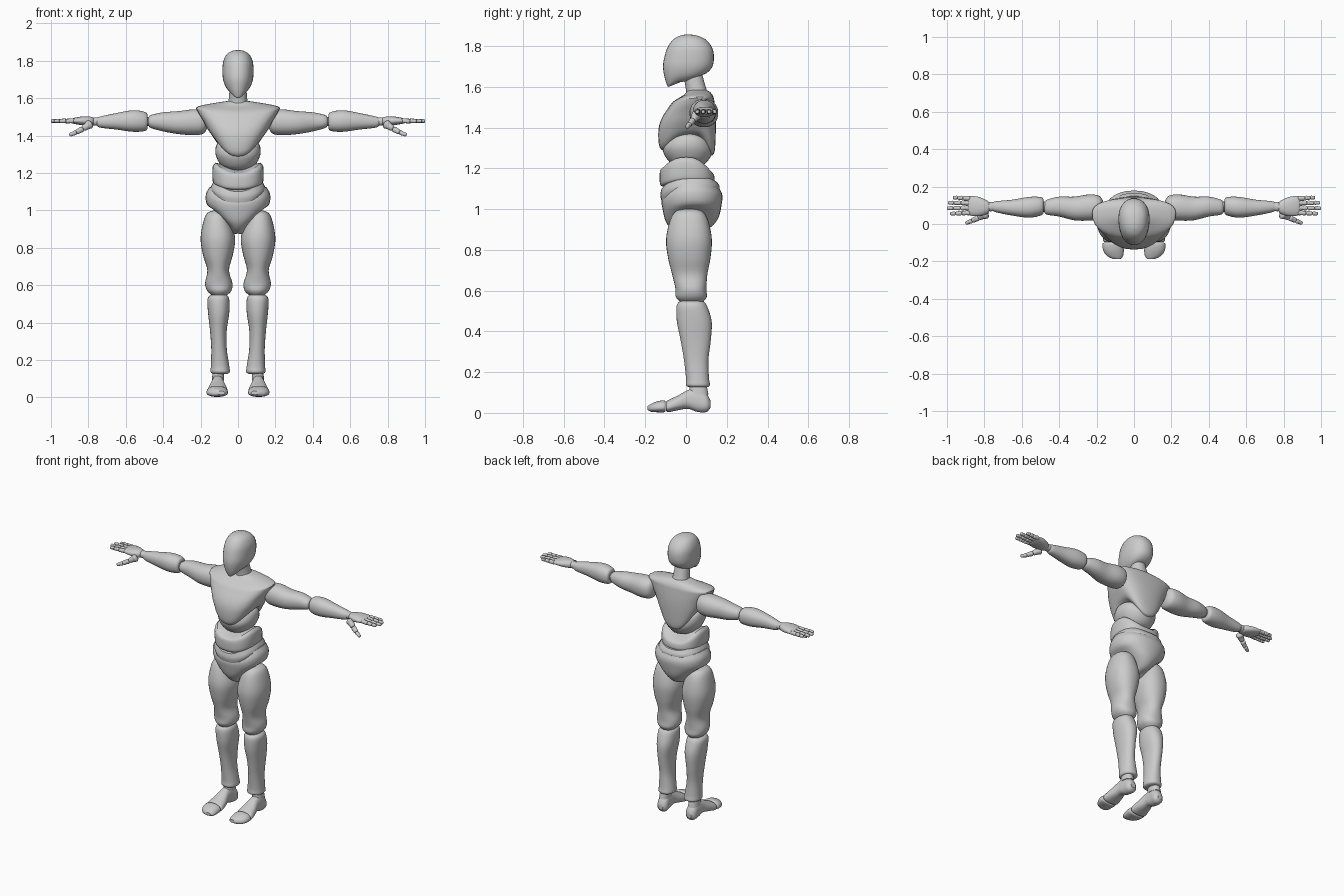
import bpy, bmesh, math
from mathutils import Vector

N = 32     # points around each section
STEPS = 4  # smoothing steps between sections


def spline(rows):
    """Catmull-Rom interpolation through section rows."""
    out = []
    for i in range(len(rows) - 1):
        p0, p1 = rows[max(i - 1, 0)], rows[i]
        p2, p3 = rows[i + 1], rows[min(i + 2, len(rows) - 1)]
        for k in range(STEPS):
            t = k / STEPS
            out.append([0.5 * (2 * b + (c - a) * t + (2 * a - 5 * b + 4 * c - d) * t * t
                               + (3 * b - a - 3 * c + d) * t ** 3)
                        for a, b, c, d in zip(p0, p1, p2, p3)])
    out.append(list(rows[-1]))
    return out


def loft(name, rows, mid=0.5, power=2.2, place=None, mirror=False):
    """Skin sections (x0, x1, y0, y1, z front, z side, z back)."""
    bm = bmesh.new()
    loops = []
    for x0, x1, y0, y1, zf, zs, zb in spline(rows):
        ym = y0 + (y1 - y0) * mid
        loop = []
        for i in range(N):
            a = 2 * math.pi * i / N
            c, s = math.cos(a), math.sin(a)
            cx = math.copysign(abs(c) ** (2 / power), c)
            sy = math.copysign(abs(s) ** (2 / power), s)
            v = Vector(((x0 + x1) / 2 + cx * (x1 - x0) / 2,
                        ym + sy * ((y1 - ym) if s > 0 else (ym - y0)),
                        zs + ((zb if s > 0 else zf) - zs) * s * s))
            loop.append(bm.verts.new(place(v) if place else v))
        loops.append(loop)
    for a, b in zip(loops, loops[1:]):
        for i in range(N):
            j = (i + 1) % N
            bm.faces.new((a[i], a[j], b[j], b[i]))
    for loop in (loops[0], loops[-1]):
        centre = bm.verts.new(sum((v.co for v in loop), Vector()) / N)
        for i in range(N):
            bm.faces.new((loop[i], loop[(i + 1) % N], centre))
    bmesh.ops.recalc_face_normals(bm, faces=bm.faces)
    me = bpy.data.meshes.new(name)
    bm.to_mesh(me)
    bm.free()
    me.shade_smooth()
    me.set_sharp_from_angle(angle=math.radians(35))
    ob = bpy.data.objects.new(name, me)
    bpy.context.collection.objects.link(ob)
    if mirror:
        ob.modifiers.new("mirror", 'MIRROR').use_mirror_merge = False
    return ob


def body(name, rows, **kw):
    """Symmetric part: (half width, y front, y back, z front, z side, z back)."""
    loft(name, [(-r[0], *r) for r in rows], **kw)


def limb(name, rows, place=None, **kw):
    """Mirrored part: (position along limb, u0, u1, v0, v1)."""
    loft(name, [(*r[1:], r[0], r[0], r[0]) for r in rows], place=place, mirror=True, **kw)


def bone(name, p, q, r0, r1):
    """Round-ended segment between two points."""
    p, q = Vector(p), Vector(q)
    length = (q - p).length
    rot = (q - p).to_track_quat('Z', 'Y')
    prof = [(0, r0 * .5), (r0 * .4, r0 * .95), (length * .5, (r0 + r1) * .46),
            (length - r1 * .4, r1 * .95), (length, r1 * .5)]
    limb(name, [(t, -r, r, -r, r) for t, r in prof], place=lambda v: p + rot @ v)


along_x = lambda v: Vector((v.z, v.x, v.y))   # arms: u = y, v = z
along_y = lambda v: Vector((v.x, v.z, v.y))   # feet: u = x, v = z

# Head and neck
body("head", [(.028, -.085, .03, 1.60, 1.625, 1.645), (.045, -.092, .055, 1.607, 1.635, 1.65),
              (.066, -.105, .10, 1.645, 1.66, 1.667), (.08, -.113, .13, 1.70, 1.70, 1.70),
              (.083, -.105, .137, 1.75, 1.75, 1.75), (.079, -.09, .127, 1.795, 1.795, 1.795),
              (.062, -.063, .097, 1.832, 1.832, 1.832), (.035, -.03, .057, 1.851, 1.851, 1.851),
              (.008, 0, .02, 1.857, 1.857, 1.857)], mid=.55)
body("neck", [(.056, 0, .115, 1.55, 1.56, 1.56), (.05, 0, .10, 1.585, 1.59, 1.59),
              (.045, -.012, .08, 1.65, 1.65, 1.66)])

# Torso plates
body("chest", [(.095, -.10, .12, 1.28, 1.37, 1.26), (.125, -.13, .14, 1.305, 1.385, 1.28),
               (.16, -.136, .146, 1.38, 1.43, 1.37), (.185, -.122, .146, 1.44, 1.475, 1.45),
               (.217, -.085, .14, 1.50, 1.53, 1.52), (.215, -.06, .135, 1.53, 1.555, 1.55),
               (.12, -.012, .12, 1.56, 1.575, 1.573), (.05, .01, .10, 1.585, 1.585, 1.585)],
     mid=.62, power=2.4)
body("upper_abdomen", [(.04, -.03, .04, 1.21, 1.22, 1.21), (.09, -.08, .09, 1.23, 1.24, 1.22),
                       (.12, -.115, .127, 1.29, 1.30, 1.27), (.115, -.10, .125, 1.34, 1.35, 1.32),
                       (.09, -.08, .10, 1.36, 1.37, 1.34)])
body("waist_band", [(.122, -.115, .128, 1.11, 1.14, 1.125), (.135, -.128, .14, 1.125, 1.155, 1.14),
                    (.136, -.128, .136, 1.185, 1.23, 1.17), (.12, -.115, .118, 1.20, 1.255, 1.185)],
     power=2.5)
body("lower_waist_band", [(.14, -.12, .16, 1.04, 1.09, 1.08), (.147, -.126, .165, 1.07, 1.12, 1.11),
                          (.125, -.12, .15, 1.10, 1.165, 1.135)], power=2.4)
body("pelvis", [(.03, -.03, .06, .875, .87, .89), (.06, -.07, .12, .90, .93, .91),
                (.12, -.10, .16, .94, .995, .96), (.165, -.115, .176, 1.0, 1.03, 1.03),
                (.172, -.12, .178, 1.035, 1.085, 1.07), (.152, -.113, .165, 1.055, 1.125, 1.10)])

# Legs
limb("thigh", [(1.0, .08, .13, -.02, .05), (.985, .06, .165, -.055, .085), (.94, .04, .185, -.08, .11),
               (.85, .015, .20, -.098, .127), (.76, .028, .187, -.088, .12), (.68, .048, .164, -.068, .105),
               (.61, .03, .176, -.052, .10), (.57, .036, .165, -.05, .102), (.545, .06, .14, -.03, .085)],
     mid=.55)
limb("knee_joint", [(.57, .06, .14, -.01, .07), (.53, .06, .14, -.01, .07)])
limb("shin", [(.548, .06, .145, -.03, .085), (.525, .047, .163, -.046, .103), (.45, .047, .16, -.045, .126),
              (.36, .06, .15, -.027, .122), (.26, .06, .143, -.01, .11), (.17, .047, .145, 0, .113),
              (.135, .044, .146, 0, .117), (.125, .06, .13, .02, .10)])
limb("ankle", [(.09, .075, .14, .015, .11), (.14, .075, .135, .02, .10)])
limb("foot", [(.12, .088, .123, .025, .06), (.10, .07, .14, .004, .095), (.055, .073, .142, .005, .122),
              (.01, .072, .145, .02, .112), (-.04, .06, .158, .013, .085), (-.085, .054, .166, .004, .064),
              (-.097, .062, .158, .01, .055)], place=along_y, mid=.4)
limb("toe_cap", [(-.10, .062, .16, .01, .055), (-.108, .054, .168, .003, .062), (-.14, .054, .165, .003, .057),
                 (-.17, .058, .145, .005, .045), (-.188, .07, .11, .014, .034)], place=along_y, mid=.4)

# Arms
limb("upper_arm", [(.165, .05, .12, 1.44, 1.51), (.185, .025, .15, 1.41, 1.535), (.24, .018, .158, 1.402, 1.54),
                   (.32, .02, .146, 1.408, 1.53), (.40, .04, .146, 1.422, 1.524), (.465, .05, .13, 1.44, 1.51),
                   (.48, .065, .115, 1.455, 1.495)], place=along_x)
limb("elbow_joint", [(.46, .065, .12, 1.45, 1.50), (.51, .065, .12, 1.45, 1.50)], place=along_x)
limb("forearm", [(.483, .065, .125, 1.445, 1.505), (.495, .047, .143, 1.425, 1.525),
                 (.56, .034, .145, 1.42, 1.535), (.65, .045, .13, 1.432, 1.52),
                 (.735, .062, .122, 1.442, 1.502), (.755, .07, .115, 1.452, 1.495)], place=along_x)
limb("wrist", [(.74, .07, .115, 1.455, 1.495), (.765, .068, .117, 1.453, 1.497),
               (.79, .07, .115, 1.455, 1.495)], place=along_x)
limb("palm", [(.768, .075, .11, 1.46, 1.49), (.785, .055, .125, 1.452, 1.50), (.83, .042, .145, 1.455, 1.502),
              (.875, .045, .15, 1.462, 1.495), (.888, .055, .145, 1.468, 1.488)], place=along_x)

# Fingers and thumbs
for n, (y, tip) in enumerate([(.06, .983), (.086, 1.0), (.112, .995), (.137, .968)], 1):
    x0, fan = .875, (y - .098) * .12
    span = tip - x0
    cuts = [0, .42, .73, 1]
    for k in range(3):
        p = (x0 + span * cuts[k], y + fan * cuts[k], 1.479)
        q = (x0 + span * cuts[k + 1], y + fan * cuts[k + 1], 1.477)
        bone(f"finger_{n}_segment_{k + 1}", p, q, .0135 - .001 * k, .0125 - .0015 * k)
thumb = [(.785, .055, 1.465), (.83, .034, 1.436), (.865, .018, 1.417), (.90, .004, 1.403)]
for k in range(3):
    bone(f"thumb_segment_{k + 1}", thumb[k], thumb[k + 1], (.025, .016, .013)[k], (.016, .014, .010)[k])
